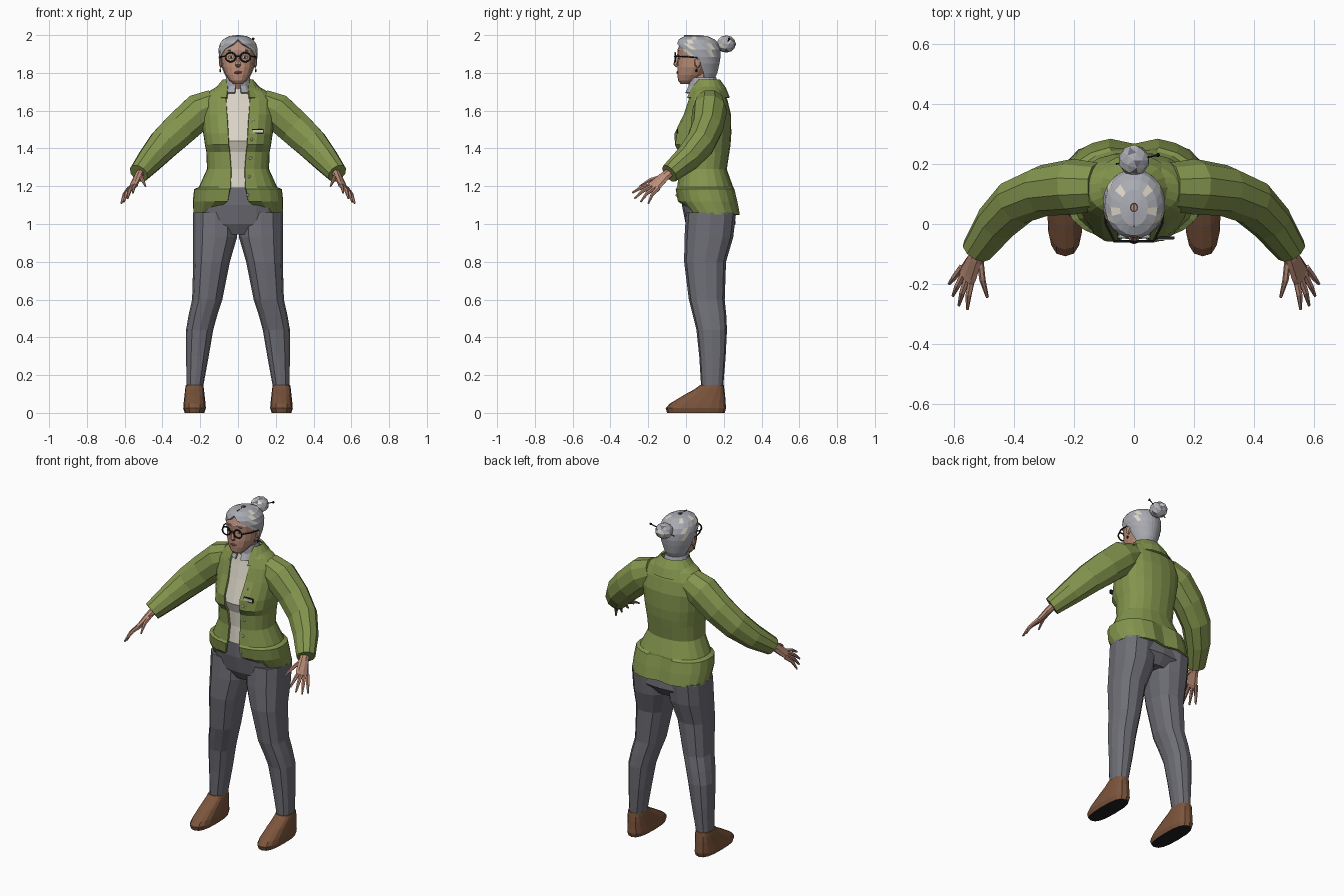
import bpy, bmesh, math, random
from mathutils import Vector

random.seed(4)
if "Cube" in bpy.data.objects:
    bpy.data.objects.remove(bpy.data.objects["Cube"])


def material(name, r, g, b):
    m = bpy.data.materials.new(name)
    m.use_nodes = True
    m.diffuse_color = (r, g, b, 1)
    m.node_tree.nodes["Principled BSDF"].inputs["Base Color"].default_value = (r, g, b, 1)
    return m


green = material("jacket green", .23, .30, .075)
grey = material("trouser grey", .155, .155, .18)
brown = material("shoe brown", .2, .09, .045)
black = material("sole black", .015, .015, .015)
skin = material("skin", .5, .27, .19)
silver = material("silver hair", .4, .41, .45)
cream = material("cream", .71, .67, .57)
rose = material("lip rose", .32, .12, .1)


def finish(name, bm, mats, mirror=False, thick=0, rule=None):
    """Turn a bmesh into an object, colouring its faces by a rule."""
    mats = mats if isinstance(mats, list) else [mats]
    me = bpy.data.meshes.new(name)
    bmesh.ops.remove_doubles(bm, verts=bm.verts, dist=1e-5)
    bm.normal_update()
    if rule:
        for f in bm.faces:
            f.material_index = rule(f)
    bm.to_mesh(me)
    bm.free()
    for m in mats:
        me.materials.append(m)
    ob = bpy.data.objects.new(name, me)
    bpy.context.collection.objects.link(ob)
    if thick:
        mod = ob.modifiers.new("thickness", "SOLIDIFY")
        mod.thickness, mod.offset = thick, -1
    if mirror:
        ob.modifiers.new("mirror", "MIRROR")
    return ob


def skin_rings(rings, caps):
    bm = bmesh.new()
    rows = [[bm.verts.new(p) for p in r] for r in rings]
    for a, b in zip(rows, rows[1:]):
        for j in range(len(a) - 1):
            bm.faces.new((a[j], a[j + 1], b[j + 1], b[j]))
    if caps:
        bm.faces.new(rows[0][-2::-1])
        bm.faces.new(rows[-1][:-1])
    return bm


def loft(name, rings, mats, n=16, p=1.0, cx=None, caps=True, adjust=None, **kw):
    """Rings rise in z: (z, front y, back y, half width, front gap in degrees)."""
    out = []
    for i, (z, yf, yb, rx, *gap) in enumerate(rings):
        g = math.radians(gap[0] if gap else 0)
        row = []
        for j in range(n + 1):
            t = g + (2 * math.pi - 2 * g) * j / n
            s, c = math.sin(t), -math.cos(t)
            x = math.copysign(abs(s) ** p, s) * rx + (cx[i] if cx else 0)
            y = (yf + yb) / 2 + math.copysign(abs(c) ** p, c) * (yb - yf) / 2
            row.append(Vector((x, y, z)))
        out.append(row)
    if adjust:
        for row in out:
            for v in row:
                adjust(v)
    return finish(name, skin_rings(out, caps), mats, **kw)


def tube(name, path, mats, side=(0, 1, 0), n=8, **kw):
    """Path entries: (point, radius along side, radius across)."""
    pts = [Vector(q[0]) for q in path]
    out = []
    for i, (_, ru, rv) in enumerate(path):
        d = (pts[min(i + 1, len(pts) - 1)] - pts[max(i - 1, 0)]).normalized()
        u = Vector(side)
        u = (u - d * u.dot(d)).normalized()
        v = d.cross(u)
        out.append([pts[i] + u * math.cos(a) * ru + v * math.sin(a) * rv
                    for a in (2 * math.pi * j / n for j in range(n + 1))])
    return finish(name, skin_rings(out, True), mats, **kw)


def ball(name, at, size, mats, detail=2, **kw):
    bm = bmesh.new()
    bmesh.ops.create_icosphere(bm, subdivisions=detail, radius=1)
    for v in bm.verts:
        v.co = Vector(at) + v.co * Vector(size)
    return finish(name, bm, mats, **kw)


def box(name, at, size, mats, **kw):
    bm = bmesh.new()
    bmesh.ops.create_cube(bm, size=1)
    for v in bm.verts:
        v.co = Vector(at) + v.co * Vector(size)
    return finish(name, bm, mats, **kw)


# Shoes with dark soles
loft("shoes", [(0, -.1, .205, .052), (.025, -.108, .212, .06), (.05, -.085, .21, .058),
               (.095, -.01, .207, .053), (.125, .045, .203, .05), (.148, .075, .2, .046)],
     [brown, black], p=.75, cx=[.23] * 6, mirror=True,
     rule=lambda f: int(f.normal.z < -.5))

# Trousers
loft("trouser_legs", [(.14, .08, .197, .044), (.3, .07, .21, .06), (.44, .055, .217, .072),
                      (.52, .035, .213, .076), (.6, .015, .205, .08), (.8, -.01, .212, .097),
                      (.93, -.008, .25, .117), (1.06, 0, .265, .119)],
     grey, n=12, p=.85, cx=[.228, .215, .203, .185, .163, .14, .122, .12], mirror=True)
loft("trouser_hips", [(.945, .03, .22, .12), (1.0, -.002, .262, .225), (1.1, -.022, .255, .215),
                      (1.215, -.025, .22, .17)], grey, p=.85)

# Blouse with its collar
loft("blouse", [(1.19, -.034, .2, .16), (1.29, -.024, .2, .15), (1.38, -.03, .21, .15),
                (1.44, -.053, .215, .155), (1.58, -.008, .215, .17), (1.66, .015, .2, .15),
                (1.72, .03, .17, .08)], cream, p=.85)
loft("blouse_collar", [(1.695, -.005, .185, .088, 12), (1.73, .012, .17, .074, 10),
                       (1.775, .01, .16, .064, 18)], silver, caps=False, thick=.008)


# Jacket, open at the front, with a rounded hem and a back vent
def tailor(v):
    if v.z < 1.06 and v.y < .08:
        v.z += .04 * min(1, (.08 - v.y) / .08) * (abs(v.x) < .16)
    if v.z < 1.19 and v.y > .2 and abs(v.x) < .02:
        v.y -= .022
    if 1.4 < v.z < 1.5 and v.y < 0 and .05 < abs(v.x) < .14:
        v.y -= .012


jacket = loft("jacket", [
    (1.05, -.005, .29, .238, 20), (1.12, -.045, .278, .24, 10), (1.185, -.056, .262, .233, 8),
    (1.195, -.048, .25, .208, 8), (1.29, -.036, .216, .165, 10), (1.38, -.042, .23, .168, 12),
    (1.42, -.062, .236, .176, 13), (1.48, -.052, .24, .185, 13), (1.58, -.015, .238, .195, 14),
    (1.655, .01, .22, .188, 16), (1.705, .028, .2, .15, 20), (1.74, .045, .18, .09, 34)],
    green, n=20, p=.85, caps=False, thick=.012, adjust=tailor)
loft("jacket_collar", [(1.67, -.005, .232, .15, 24), (1.72, .018, .212, .118, 28),
                       (1.765, .04, .18, .082, 42)], green, n=14, caps=False, thick=.01)
tube("sleeves", [((.12, .125, 1.64), .08, .08), ((.2, .125, 1.6), .093, .1),
                 ((.3, .112, 1.51), .086, .096), ((.39, .075, 1.425), .08, .088),
                 ((.46, .005, 1.345), .07, .073), ((.525, -.088, 1.268), .052, .055)],
     green, n=10, mirror=True)

# Buttons and name badge sit on the jacket front
bpy.context.view_layer.update()


def front_y(x, z):
    hit, where, _, _ = jacket.ray_cast(Vector((x, -1, z)), Vector((0, 1, 0)))
    return where.y if hit else -.05


for i in range(5):
    x, z = .08 - .007 * i, 1.545 - .098 * i
    ball(f"button_{i + 1}", (x, front_y(x, z), z), (.009, .007, .009), cream, detail=1)
badge_y = front_y(.105, 1.49)
box("badge_rim", (.105, badge_y - .004, 1.49), (.062, .009, .024), black)
box("badge_plate", (.105, badge_y - .007, 1.491), (.054, .009, .015), cream)

# Hands: palm, thumb and four fingers
spread = (.04, .05, -.03)
tube("palms", [((.51, -.07, 1.285), .025, .022), ((.53, -.115, 1.25), .03, .02),
               ((.553, -.165, 1.205), .04, .015), ((.562, -.18, 1.193), .036, .012)],
     skin, side=spread, mirror=True)
fingers = {"thumb": ((.515, -.115, 1.253), (.49, -.245, 1.2)),
           "index_finger": ((.54, -.175, 1.207), (.557, -.285, 1.165)),
           "middle_finger": ((.554, -.172, 1.202), (.585, -.272, 1.135)),
           "ring_finger": ((.566, -.16, 1.195), (.605, -.24, 1.117)),
           "little_finger": ((.576, -.145, 1.19), (.618, -.2, 1.108))}
for name, (a, b) in fingers.items():
    a, b = Vector(a), Vector(b)
    mid = a.lerp(b, .5) + Vector((.004, -.006, .008))
    tube(name + "s", [(a, .012, .012), (mid, .0105, .0105), (b, .005, .005)],
         skin, side=spread, n=6, mirror=True)

# Neck and head
tube("neck", [((0, .09, 1.68), .06, .055), ((0, .075, 1.82), .055, .05)], skin, n=10)
loft("head", [(1.742, -.028, .035, .026), (1.76, -.042, .06, .046), (1.79, -.046, .1, .066),
              (1.83, -.046, .13, .082), (1.88, -.042, .15, .089), (1.92, -.046, .15, .091),
              (1.96, -.03, .14, .078), (1.985, 0, .11, .045)], skin, p=.92)
tube("nose", [((0, -.04, 1.9), .006, .007), ((0, -.05, 1.866), .012, .011),
              ((0, -.056, 1.846), .012, .017), ((0, -.045, 1.834), .008, .012)], skin, n=6)
ball("lips", (0, -.045, 1.802), (.026, .007, .008), rose, detail=1)
ball("ears", (.092, .062, 1.855), (.011, .019, .032), skin, detail=1, mirror=True)
ball("earrings", (.094, .055, 1.812), (.006, .006, .01), black, detail=1, mirror=True)
ball("eyes", (.036, -.036, 1.883), (.015, .006, .008), cream, mirror=True)
ball("pupils", (.036, -.041, 1.883), (.006, .003, .006), black, detail=1, mirror=True)
box("eyebrows", (.036, -.041, 1.919), (.036, .01, .006), silver, mirror=True)

# Round glasses
rim = [((.039 + .027 * math.cos(a), -.058, 1.883 + .024 * math.sin(a)), .0045, .0045)
       for a in (math.pi * k / 8 for k in range(17))]
tube("glasses_rims", rim, black, n=5, mirror=True)
tube("glasses_bridge", [((-.014, -.06, 1.888), .004, .004), ((.014, -.06, 1.888), .004, .004)],
     black, n=5)
tube("glasses_temples", [((.066, -.056, 1.888), .004, .004), ((.094, .0, 1.885), .004, .004),
                         ((.1, .06, 1.88), .004, .004)], black, side=(0, 0, 1), n=5, mirror=True)


# Hair parted in the middle, with pale streaks
def streak(f):
    c = f.calc_center_median()
    angle = abs(math.degrees(math.atan2(c.x, .07 - c.y)))
    return int(1.9 < c.z < 1.99 and (abs(angle - 62) < 9 or abs(angle - 128) < 8))


loft("hair", [(1.765, 0, .15, .06, 108), (1.8, -.02, .166, .076, 102), (1.85, -.03, .177, .094, 90),
              (1.885, -.042, .183, .102, 68), (1.925, -.05, .183, .105, 42),
              (1.955, -.05, .173, .097, 14), (1.978, -.038, .15, .078, 0),
              (1.994, -.008, .115, .047, 0), (2.0, .04, .07, .012, 0)],
     [silver, cream], n=20, caps=False, thick=.012, rule=streak)
box("hair_parting", (0, .03, 1.9965), (.003, .08, .006), grey)

# Bun with a hairpin
ball("bun", (0, .213, 1.953), (.052, .052, .046), [silver, cream, grey],
     rule=lambda f: random.choice((0, 0, 0, 1, 1, 2)))
tube("hairpin", [((-.06, .2, 1.93), .003, .003), ((.08, .23, 1.98), .003, .003)], black, n=5)
ball("hairpin_bead", (.08, .23, 1.98), (.008, .008, .008), black, detail=1)
